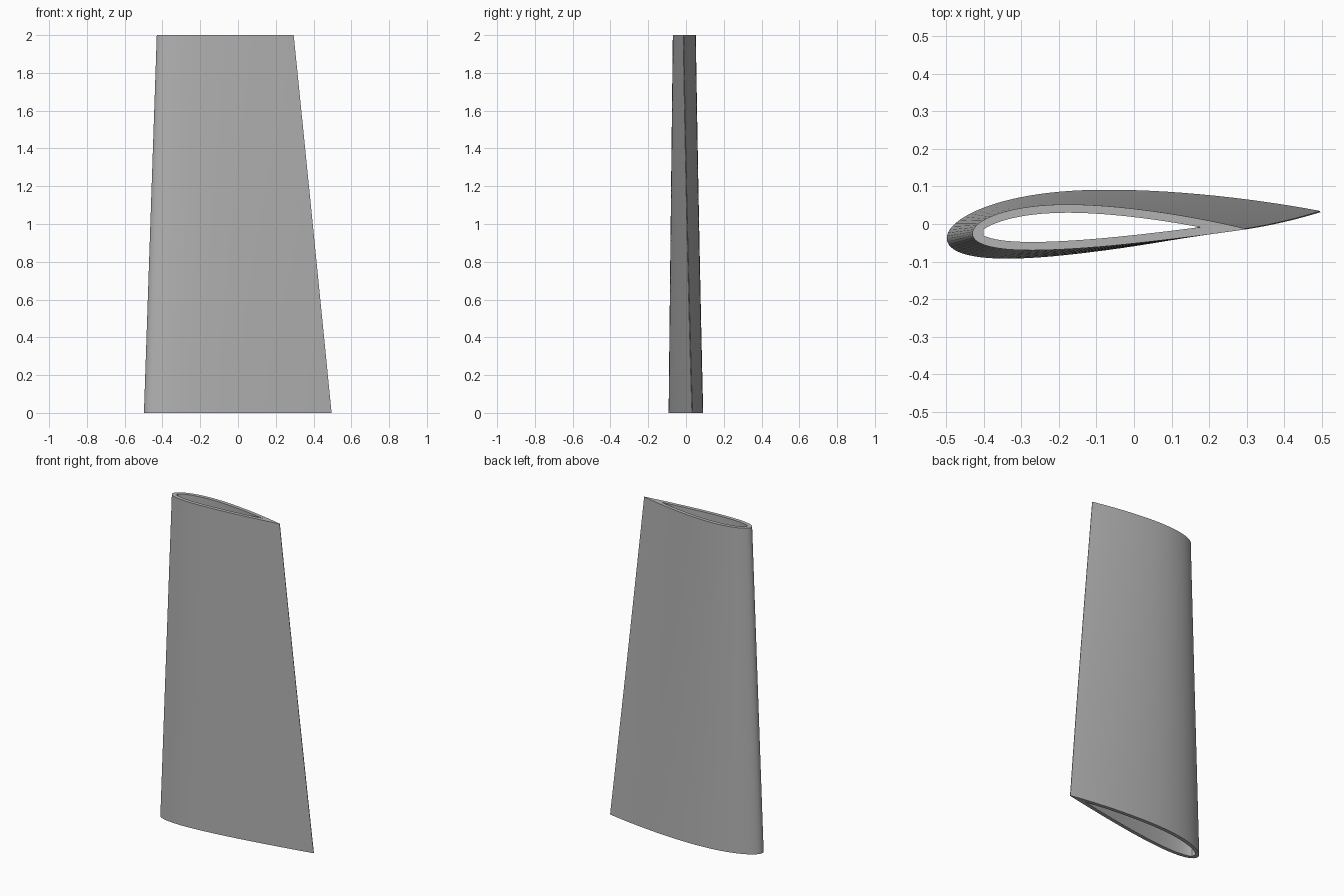
import bpy, bmesh, math

cube = bpy.data.objects.get("Cube")
if cube:
    bpy.data.objects.remove(cube, do_unlink=True)

STEPS = 48          # stations along the chord
SPANS = 10          # slices along the span
HEIGHT = 2.0
WALL = 0.022


def lerp(a, b, t):
    return a + (b - a) * t


def half_thickness(x, t):
    """Half thickness of the aerofoil at chord fraction x."""
    return 5 * t * (0.2969 * math.sqrt(x) - 0.126 * x - 0.3516 * x**2
                    + 0.2843 * x**3 - 0.1015 * x**4)


def camber(x, m=0.02, p=0.4):
    if x < p:
        return m / p**2 * (2 * p * x - x * x)
    return m / (1 - p)**2 * (1 - 2 * p + 2 * p * x - x * x)


def inner_half(x, t, wall):
    slope = (half_thickness(x + 0.001, t) - half_thickness(x - 0.001, t)) / 0.002
    return half_thickness(x, t) - wall * math.sqrt(1 + slope * slope)


def section(chord, thick, inner):
    """Closed loop of chord-frame points: upper tail to nose to lower tail."""
    wall = WALL / chord
    start, end = 0.0, 1.0
    if inner:
        start = 1.35 * wall
        end = 0.6
        while inner_half(end, thick, wall) > 0:
            end += 0.002
    upper, lower = [], []
    for i in range(STEPS + 1):
        x = lerp(start, end, 0.5 - 0.5 * math.cos(math.pi * i / STEPS))
        if not inner:
            h = half_thickness(x, thick)
        elif i in (0, STEPS):
            h = 0.0004
        else:
            h = max(0.0004, inner_half(x, thick, wall))
        upper.append((x * chord, (camber(x) + h) * chord))
        lower.append((x * chord, (camber(x) - h) * chord))
    return upper[::-1] + lower[1:]


def add_ring(bm, s, inner):
    """One slice of skin at span fraction s, placed by its nose and twist."""
    chord = lerp(0.996, 0.725, s)
    twist = math.radians(lerp(4.2, 1.0, s))
    nose_x, nose_y = lerp(-0.498, -0.43, s), lerp(-0.04, -0.026, s)
    c, sn = math.cos(twist), math.sin(twist)
    return [bm.verts.new((nose_x + x * c - y * sn, nose_y + x * sn + y * c, s * HEIGHT))
            for x, y in section(chord, lerp(0.17, 0.165, s), inner)]


def bridge(bm, a, b):
    n = len(a)
    for i in range(n):
        j = (i + 1) % n
        bm.faces.new((a[i], a[j], b[j], b[i]))


# Hollow tapered blade: outer skin, inner skin and the two end rims
bm = bmesh.new()
outer = [add_ring(bm, k / SPANS, False) for k in range(SPANS + 1)]
inner = [add_ring(bm, k / SPANS, True) for k in range(SPANS + 1)]
for k in range(SPANS):
    bridge(bm, outer[k], outer[k + 1])
    bridge(bm, inner[k + 1], inner[k])
bridge(bm, outer[-1], inner[-1])
bridge(bm, inner[0], outer[0])
bmesh.ops.recalc_face_normals(bm, faces=bm.faces)
mesh = bpy.data.meshes.new("hollow_blade")
bm.to_mesh(mesh)
bm.free()
blade = bpy.data.objects.new("hollow_blade", mesh)
bpy.context.collection.objects.link(blade)

# Plain grey
grey = bpy.data.materials.new("plain_grey")
grey.use_nodes = True
colour = (0.45, 0.45, 0.45, 1)
grey.diffuse_color = colour
grey.node_tree.nodes["Principled BSDF"].inputs["Base Color"].default_value = colour
mesh.materials.append(grey)

bpy.ops.object.select_all(action='DESELECT')
blade.select_set(True)
bpy.context.view_layer.objects.active = blade
bpy.ops.object.shade_smooth_by_angle(angle=math.radians(30))
